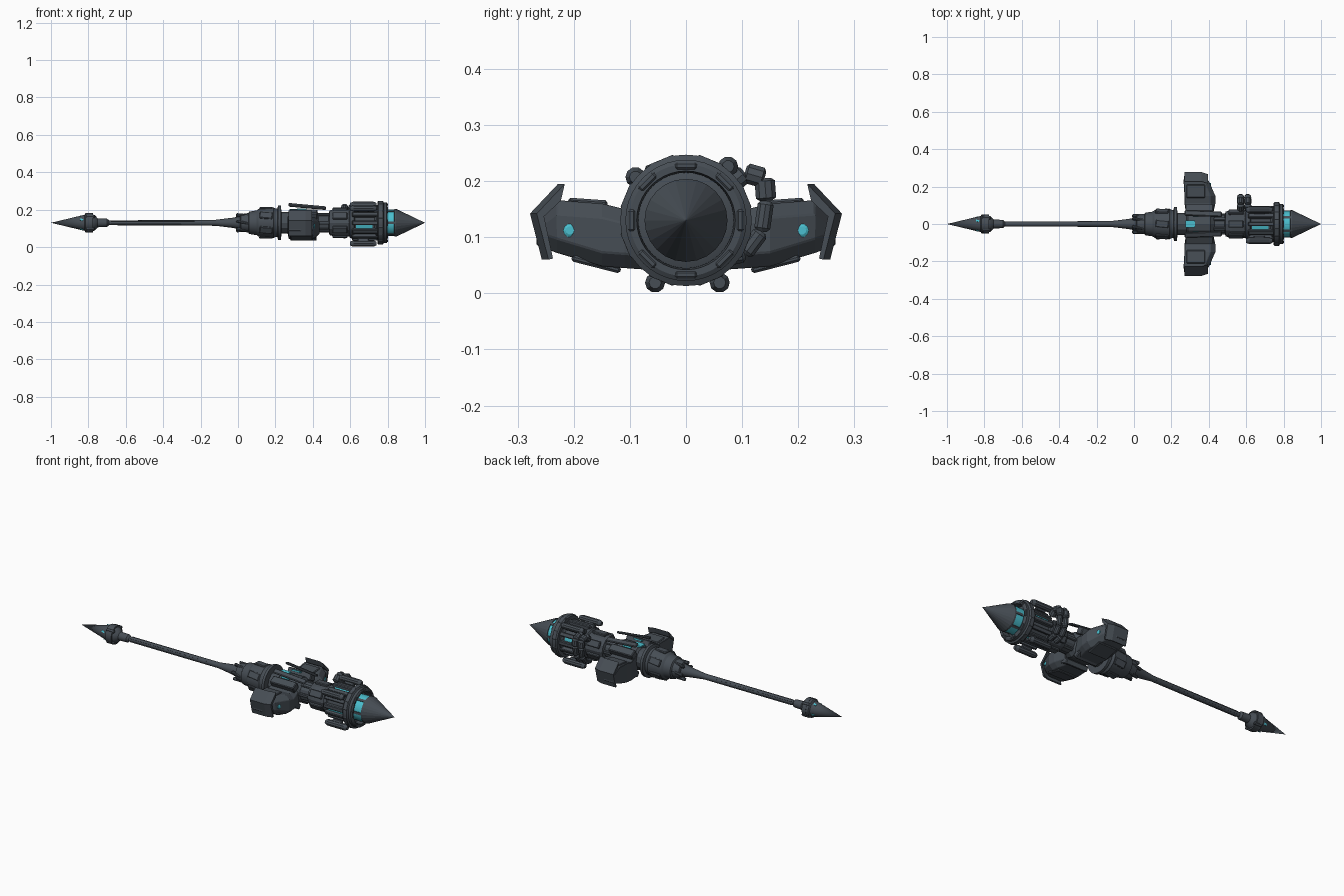
import bpy, bmesh, math
from mathutils import Vector, Matrix

cube = bpy.data.objects.get("Cube")
if cube:
    bpy.data.objects.remove(cube, do_unlink=True)

AXIS = 0.13  # height of the long axis


def material(name, rgb):
    m = bpy.data.materials.new(name)
    m.use_nodes = True
    m.diffuse_color = (*rgb, 1)
    m.node_tree.nodes["Principled BSDF"].inputs["Base Color"].default_value = (*rgb, 1)
    return m


STEEL = material("dark slate steel", (0.062, 0.075, 0.09))
GLOW = material("cyan glow", (0.07, 0.52, 0.62))


def finish(name, bm, mat, smooth=False, bevel=0):
    bmesh.ops.recalc_face_normals(bm, faces=bm.faces)
    me = bpy.data.meshes.new(name)
    bm.to_mesh(me)
    bm.free()
    me.materials.append(mat)
    ob = bpy.data.objects.new(name, me)
    bpy.context.collection.objects.link(ob)
    if bevel:
        mod = ob.modifiers.new("bevel", "BEVEL")
        mod.width, mod.segments = bevel, 1
    if smooth:
        bpy.ops.object.select_all(action="DESELECT")
        ob.select_set(True)
        bpy.context.view_layer.objects.active = ob
        bpy.ops.object.shade_smooth_by_angle(angle=math.radians(30))
    return ob


def lathe(name, profile, mat=STEEL, sides=32, closed=False, smooth=True):
    """Spin (x, radius) points about the long axis."""
    bm = bmesh.new()
    rings = []
    for x, r in profile:
        turn = [2 * math.pi * i / sides for i in range(sides)]
        rings.append([bm.verts.new((x, r * math.cos(a), AXIS + r * math.sin(a))) for a in turn])
    pairs = list(zip(rings, rings[1:])) + ([(rings[-1], rings[0])] if closed else [])
    for a, b in pairs:
        for i in range(sides):
            j = (i + 1) % sides
            bm.faces.new((a[i], a[j], b[j], b[i]))
    if not closed:
        bm.faces.new(rings[0])
        bm.faces.new(rings[-1])
    bmesh.ops.remove_doubles(bm, verts=bm.verts, dist=0.0003)
    return finish(name, bm, mat, smooth)


def box(name, centre, size, roll=0, pitch=0, mat=STEEL, bevel=0.004):
    bm = bmesh.new()
    bmesh.ops.create_cube(bm, size=1)
    rot = Matrix.Rotation(roll, 4, "X") @ Matrix.Rotation(pitch, 4, "Y")
    bm.transform(Matrix.Translation(centre) @ rot @ Matrix.Diagonal((*size, 1)))
    return finish(name, bm, mat, bevel=bevel)


def around(name, x, r, angle, size, **kw):
    """Box set on the axis at a given angle; size is (along, radial, across)."""
    a = math.radians(angle)
    return box(name, (x, r * math.cos(a), AXIS + r * math.sin(a)), size, roll=a, **kw)


def loft(name, sections, mat=STEEL, bevel=0.0):
    """Skin a run of equal-sized cross sections."""
    bm = bmesh.new()
    rings = [[bm.verts.new(p) for p in s] for s in sections]
    n = len(rings[0])
    for a, b in zip(rings, rings[1:]):
        for i in range(n):
            bm.faces.new((a[i], a[(i + 1) % n], b[(i + 1) % n], b[i]))
    bm.faces.new(rings[0])
    bm.faces.new(rings[-1])
    return finish(name, bm, mat, bevel=bevel)


def pod(name, start, end, radius):
    """Rounded cylinder between two points."""
    start, end = Vector(start), Vector(end)
    way = end - start
    frame = Matrix.Translation(start) @ way.to_track_quat("Z", "Y").to_matrix().to_4x4()
    bm = bmesh.new()
    rings = []
    for t, k in ((0, 0.6), (0.12, 1), (0.88, 1), (1, 0.6)):
        ring = [(radius * k * math.cos(i * math.pi / 5), radius * k * math.sin(i * math.pi / 5),
                 t * way.length) for i in range(10)]
        rings.append([tuple(frame @ Vector(p)) for p in ring])
    bm.free()
    return loft(name, rings)


# Rear spike, collar and rod
lathe("rear_spike", [(-1, 0.0001), (-0.82, 0.043), (-0.815, 0.051), (-0.79, 0.051),
                     (-0.765, 0.04), (-0.75, 0.024), (-0.70, 0.022), (-0.69, 0.013)], sides=16)
lathe("rear_spike_band", [(-0.80, 0.052), (-0.775, 0.052), (-0.775, 0.042), (-0.80, 0.042)], closed=True)
lathe("rod", [(-0.70, 0.013), (-0.40, 0.014), (-0.12, 0.016), (-0.03, 0.027), (0.02, 0.037)], sides=16)
for angle in range(45, 360, 90):
    around("rod_strip", -0.4, 0.013, angle, (0.56, 0.005, 0.006), bevel=0)
    around("rear_spike_fin", -0.79, 0.047, angle, (0.05, 0.014, 0.018))
    around("rear_spike_light", -0.836, 0.039, angle + 20, (0.018, 0.004, 0.010), pitch=-0.25, mat=GLOW, bevel=0)

# Flared socket
lathe("flared_socket", [(0.01, 0.034), (0.015, 0.046), (0.055, 0.052), (0.06, 0.06), (0.10, 0.066),
                        (0.11, 0.074), (0.19, 0.082), (0.2, 0.076), (0.21, 0.076), (0.215, 0.092),
                        (0.23, 0.092), (0.232, 0.06)])
for angle in range(0, 360, 60):
    around("socket_rib", 0.035, 0.044, angle, (0.09, 0.018, 0.014), pitch=-0.2)
    around("socket_plate", 0.15, 0.078, angle + 30, (0.07, 0.012, 0.04), pitch=-0.1)

# Core body and the narrow waist
lathe("core_body", [(0.22, 0.058), (0.28, 0.058), (0.29, 0.07), (0.41, 0.07), (0.43, 0.052),
                    (0.485, 0.05), (0.49, 0.066), (0.52, 0.074), (0.60, 0.074), (0.61, 0.06)], sides=12, smooth=False)
box("core_light", (0.30, 0, 0.201), (0.05, 0.04, 0.008), mat=GLOW, bevel=0)
for angle in range(0, 360, 60):
    around("waist_rib", 0.46, 0.051, angle, (0.07, 0.012, 0.02))
    around("shoulder_plate", 0.545, 0.073, angle + 30, (0.08, 0.016, 0.04))

# Wings, mirrored across the long axis
for s, side in ((1, "rear"), (-1, "front")):
    rows = [(0.04, 0.28, 0.42, 0.04, 0.17), (0.11, 0.27, 0.435, 0.045, 0.15),
            (0.15, 0.27, 0.435, 0.048, 0.16), (0.23, 0.265, 0.40, 0.072, 0.166), (0.266, 0.27, 0.36, 0.085, 0.137)]
    arm = []
    for y, x0, x1, z0, z1 in rows:
        c = 0.025
        arm.append([(x0, s * y, z0), (x1 - c, s * y, z0), (x1, s * y, z0 + c),
                    (x1, s * y, z1 - c), (x1 - c, s * y, z1), (x0, s * y, z1)])
    loft(side + "_wing", arm, bevel=0.003)
    # Bent end plate of the wing
    outline = [(0.228, 0.195), (0.278, 0.142), (0.257, 0.06), (0.249, 0.062), (0.265, 0.137), (0.235, 0.165)]
    spans = ((0.27, 0), (0.36, 0), (0.395, -0.012))
    loft(side + "_wing_tip", [[(x, s * (y + d), z) for y, z in outline] for x, d in spans])
    # Lamp on the wing
    pod(side + "_wing_lamp_rim", (0.36, s * 0.207, 0.112), (0.405, s * 0.207, 0.112), 0.017)
    lamp = pod(side + "_wing_lamp", (0.39, s * 0.207, 0.112), (0.413, s * 0.207, 0.112), 0.012)
    lamp.data.materials[0] = GLOW
    # Raised panels and brackets joining wing to body
    box(side + "_wing_panel", (0.33, s * 0.175, 0.162), (0.10, 0.07, 0.012), roll=s * 0.07)
    box(side + "_wing_underplate", (0.34, s * 0.16, 0.052), (0.12, 0.09, 0.012), roll=s * 0.25)
    box(side + "_top_bracket", (0.35, s * 0.078, 0.175), (0.15, 0.045, 0.04), roll=-s * 0.5)
    box(side + "_top_blade", (0.37, s * 0.055, 0.217), (0.20, 0.03, 0.012), roll=-s * 0.4, pitch=0.1)
    box(side + "_bracket_light", (0.34, s * 0.05, 0.2), (0.05, 0.02, 0.008), roll=-s * 0.4, mat=GLOW, bevel=0)
    box(side + "_lower_bracket", (0.35, s * 0.055, 0.06), (0.14, 0.06, 0.03), roll=s * 0.5)

# Barrel with ribs and lit slots
lathe("barrel", [(0.59, 0.066), (0.60, 0.082), (0.62, 0.082), (0.625, 0.076), (0.73, 0.076),
                 (0.74, 0.09), (0.76, 0.09), (0.77, 0.065)])
for i in range(12):
    angle = i * 30
    around("barrel_rib", 0.68, 0.083, angle, (0.14, 0.026, 0.024))
    if i % 3 == 0:
        around("barrel_light", 0.675, 0.076, angle + 15, (0.09, 0.008, 0.018), mat=GLOW, bevel=0)

# Head rings with notched segments
lathe("head_ring", [(0.745, 0.085), (0.745, 0.112), (0.752, 0.117), (0.775, 0.117), (0.78, 0.108),
                    (0.795, 0.108), (0.80, 0.10), (0.80, 0.088), (0.77, 0.085)], closed=True, sides=40)
for i in range(8):
    around("head_ring_clamp", 0.785, 0.097, i * 45, (0.036, 0.014, 0.04))
    around("head_ring_pad", 0.762, 0.112, i * 45 + 22.5, (0.026, 0.01, 0.05), bevel=0.003)

# Glowing collar and the front cone
lathe("glow_collar", [(0.76, 0.07), (0.842, 0.07)], mat=GLOW)
for i in range(6):
    around("collar_strut", 0.815, 0.069, i * 60, (0.05, 0.008, 0.014), bevel=0)
lathe("front_cone", [(0.834, 0.066), (0.836, 0.074), (0.846, 0.074), (1.0, 0.0001)], sides=24, smooth=False)

# Pods slung around the barrel
for y, z in ((-0.09, 0.207), (0.075, 0.226), (-0.055, 0.019), (0.06, 0.019)):
    pod("barrel_pod", (0.60, y, z), (0.74, y, z), 0.018)
    inward = Vector((0, -y, AXIS - z)).normalized() * 0.018
    box("pod_mount", (0.67, y + inward.y, z + inward.z), (0.06, 0.02, 0.02), roll=math.atan2(inward.z, inward.y))

# Pair of jointed hoses curving down the back side
path = [(0.075, 0.19), (0.105, 0.215), (0.14, 0.205), (0.143, 0.165), (0.135, 0.11), (0.105, 0.07), (0.06, 0.06)]
for x in (0.57, 0.608):
    for k, (a, b) in enumerate(zip(path, path[1:])):
        pod("hose_joint", (x, *a), (x, *b), 0.019 if k < 3 else 0.015)
